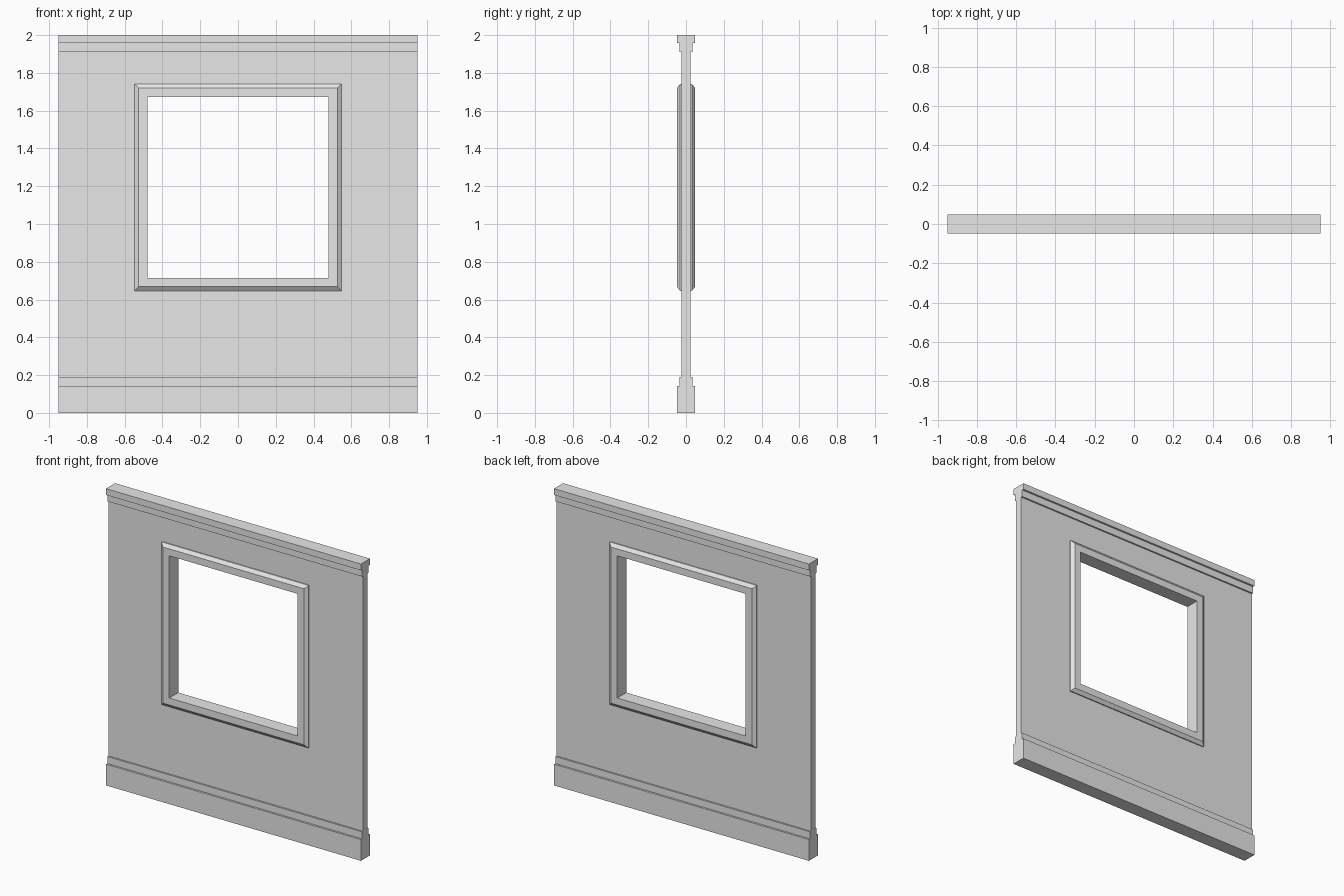
import bpy
import bmesh

cube = bpy.data.objects.get("Cube")
if cube:
    bpy.data.objects.remove(cube, do_unlink=True)

HALF_WIDTH = 0.95
WALL, STEP, FULL = 0.024, 0.035, 0.048   # half depths of the wall and mouldings
WINDOW_Z = 1.194                         # height of the window centre
OPENING, FRAME = 0.479, 0.548            # half sizes of the opening and frame

grey = bpy.data.materials.new("plain grey")
grey.use_nodes = True
grey.diffuse_color = (0.8, 0.8, 0.8, 1)
grey.node_tree.nodes["Principled BSDF"].inputs["Base Color"].default_value = (0.8, 0.8, 0.8, 1)


def finish(name, bm):
    bmesh.ops.recalc_face_normals(bm, faces=bm.faces)
    mesh = bpy.data.meshes.new(name)
    bm.to_mesh(mesh)
    bm.free()
    mesh.materials.append(grey)
    obj = bpy.data.objects.new(name, mesh)
    bpy.context.collection.objects.link(obj)
    return obj


def moulding(name, half_profile):
    """Mirror a (depth, height) profile front to back and extrude it along x."""
    outline = half_profile + [(-y, z) for y, z in reversed(half_profile)]
    bm = bmesh.new()
    face = bm.faces.new([bm.verts.new((-HALF_WIDTH, y, z)) for y, z in outline])
    result = bmesh.ops.extrude_face_region(bm, geom=[face])
    verts = [v for v in result["geom"] if isinstance(v, bmesh.types.BMVert)]
    bmesh.ops.translate(bm, verts=verts, vec=(2 * HALF_WIDTH, 0, 0))
    return finish(name, bm)


# Wall, stepped skirting and stepped cornice
wall = moulding("wall_panel", [(WALL, 0.19), (WALL, 1.91)])
moulding("skirting", [(FULL, 0), (FULL, 0.143), (STEP, 0.143), (STEP, 0.19)])
moulding("cornice", [(STEP, 1.91), (STEP, 1.957), (FULL, 1.957), (FULL, 2)])

# Window opening, cut so that its edge hides inside the frame
bpy.ops.mesh.primitive_cube_add(size=1, location=(0, 0, WINDOW_Z))
cutter = bpy.context.object
cutter.scale = (OPENING + FRAME, 1, OPENING + FRAME)
cutter.hide_render = True
cut = wall.modifiers.new("window opening", "BOOLEAN")
cut.operation = "DIFFERENCE"
cut.solver = "EXACT"
cut.object = cutter
bpy.context.view_layer.objects.active = wall
bpy.ops.object.modifier_apply(modifier=cut.name)
bpy.data.objects.remove(cutter, do_unlink=True)

# Mitred window frame with chamfered outer edges: (half size, depth) section
half = [(OPENING, FULL), (FRAME - 0.022, FULL), (FRAME, 0.031)]
section = half + [(s, -y) for s, y in reversed(half)]
bm = bmesh.new()
corners = [(-1, -1), (1, -1), (1, 1), (-1, 1)]
rings = [[bm.verts.new((s * cx, y, WINDOW_Z + s * cz)) for s, y in section]
         for cx, cz in corners]
for i, ring in enumerate(rings):
    following = rings[(i + 1) % len(rings)]
    for j in range(len(section)):
        k = (j + 1) % len(section)
        bm.faces.new((ring[j], ring[k], following[k], following[j]))
finish("window_frame", bm)
